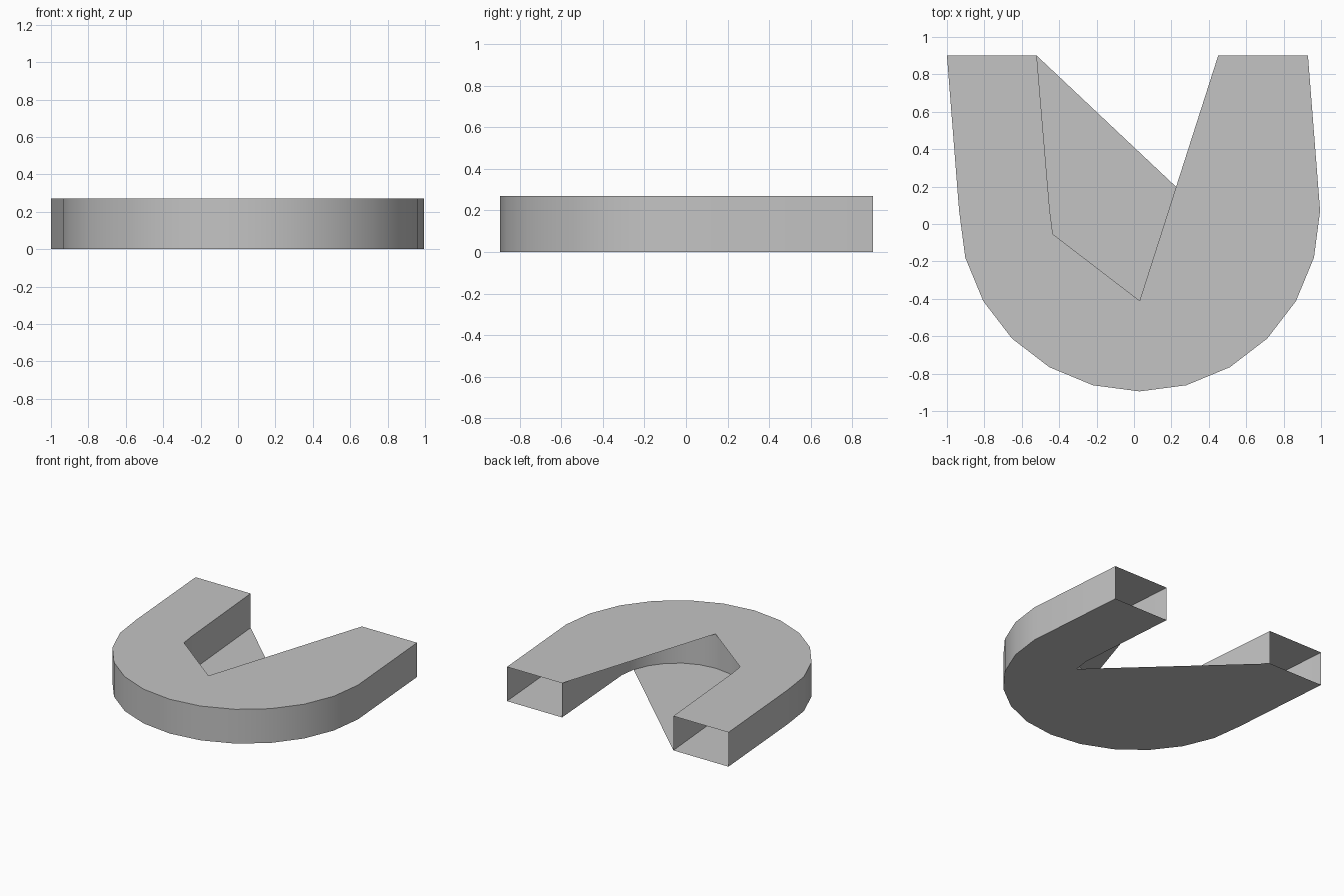
import bpy, bmesh, math

cube = bpy.data.objects.get("Cube")
if cube:
    bpy.data.objects.remove(cube, do_unlink=True)

HEIGHT = 0.27
CENTRE = (0.03, 0.07)
BACK = 0.9

grey = bpy.data.materials.new("plain_grey")
grey.use_nodes = True
colour = (0.55, 0.55, 0.55, 1)
grey.diffuse_color = colour
grey.node_tree.nodes["Principled BSDF"].inputs["Base Color"].default_value = colour


def u_path(radius, left_end, right_end):
    """Horseshoe path: left arm end, half circle round the front, right arm end."""
    arc = []
    for i in range(13):
        a = math.radians(180 + 15 * i)
        arc.append((CENTRE[0] + radius * math.cos(a), CENTRE[1] + radius * math.sin(a)))
    return [(left_end, BACK)] + arc + [(right_end, BACK)]


def add_ring(bm, path):
    """Lower and upper vertices along a path."""
    return [[bm.verts.new((x, y, z)) for x, y in path] for z in (0, HEIGHT)]


def add_wall(bm, low, high, flip):
    for i in range(len(low) - 1):
        quad = [low[i], low[i + 1], high[i + 1], high[i]]
        bm.faces.new(quad[::-1] if flip else quad)


bm = bmesh.new()
outer_low, outer_high = add_ring(bm, u_path(0.965, -1.0, 0.93))
inner_low, inner_high = add_ring(bm, u_path(0.48, -0.52, 0.45))

# Outer and inner walls; the arm ends stay open
add_wall(bm, outer_low, outer_high, False)
add_wall(bm, inner_low, inner_high, True)

# Top plate overhangs the inner arc with straight edges
top_inner = [inner_high[i] for i in (0, 1, 2, 7, 14)]
bm.faces.new(outer_high + top_inner[::-1])

# Bottom plate has a diagonal edge across the opening
bottom_inner = [inner_low[i] for i in (0, 12, 13, 14)]
bm.faces.new((outer_low + bottom_inner[::-1])[::-1])

mesh = bpy.data.meshes.new("horseshoe_shell")
bm.to_mesh(mesh)
bm.free()
mesh.materials.append(grey)
shell = bpy.data.objects.new("horseshoe_shell", mesh)
bpy.context.collection.objects.link(shell)

# Smooth round the curve, sharp at the plate edges
bpy.ops.object.select_all(action="DESELECT")
shell.select_set(True)
bpy.context.view_layer.objects.active = shell
bpy.ops.object.shade_smooth_by_angle(angle=math.radians(30))
